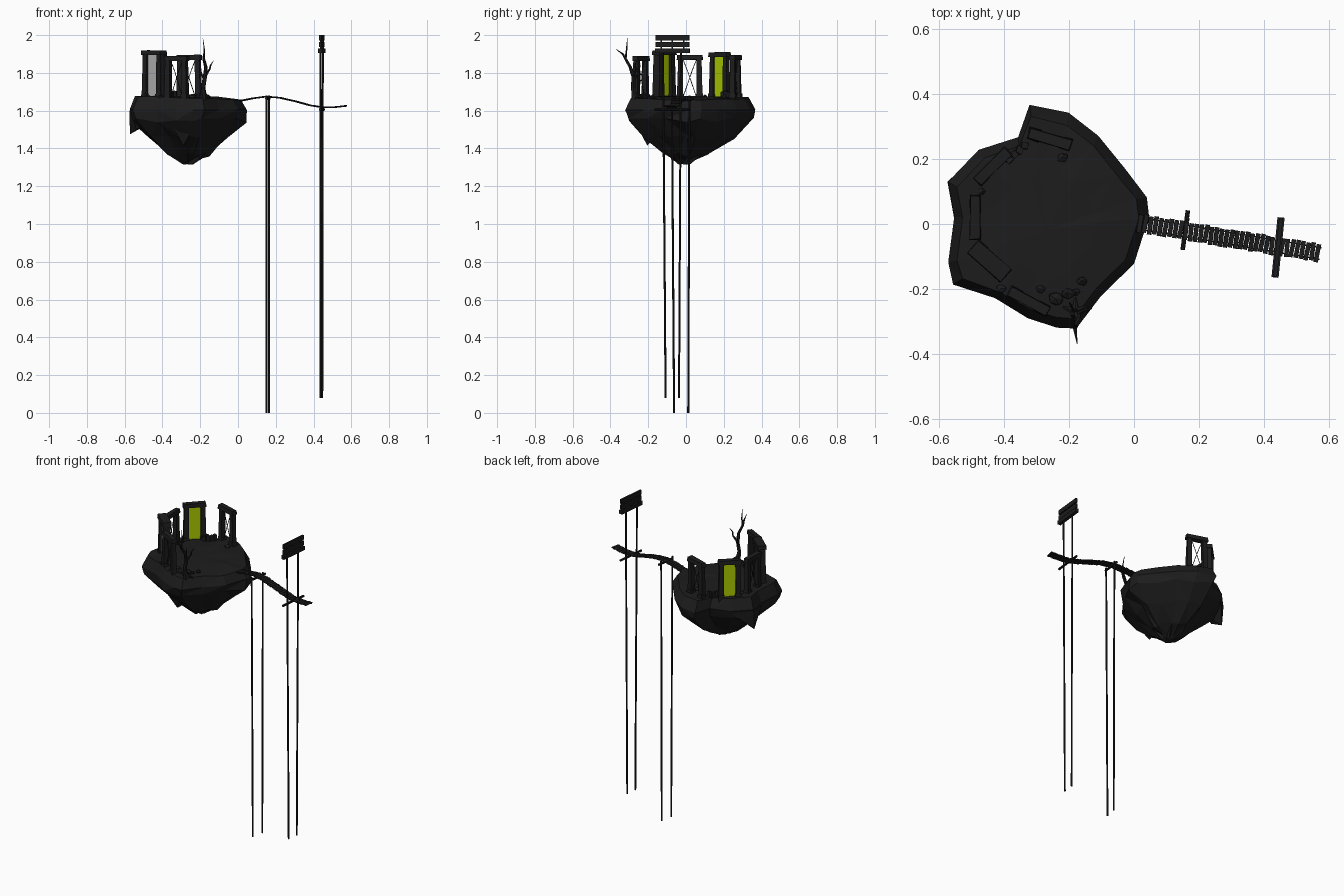
import bpy, bmesh, math, random
from mathutils import Vector, Matrix

if "Cube" in bpy.data.objects:
    bpy.data.objects.remove(bpy.data.objects["Cube"])

random.seed(4)

def material(name, rgb):
    m = bpy.data.materials.new(name)
    m.diffuse_color = (*rgb, 1)
    m.use_nodes = True
    m.node_tree.nodes["Principled BSDF"].inputs["Base Color"].default_value = m.diffuse_color
    return m

DARK = material("dark", (0.012, 0.012, 0.012))
GREEN = material("green", (0.42, 0.6, 0.0))
PALE = material("pale", (0.45, 0.45, 0.45))

def finish(bm, name, mat=DARK):
    bmesh.ops.recalc_face_normals(bm, faces=bm.faces)
    me = bpy.data.meshes.new(name)
    bm.to_mesh(me)
    bm.free()
    ob = bpy.data.objects.new(name, me)
    bpy.context.collection.objects.link(ob)
    me.materials.append(mat)
    return ob

def box(bm, centre, size, frame=Matrix(), taper=1.0, jitter=0.0, tilt=0.0):
    """Box in a local frame; taper narrows its top."""
    vs = bmesh.ops.create_cube(bm, size=1)["verts"]
    for v in vs:
        k = taper if v.co.z > 0 else 1
        p = Vector((v.co.x * size[0] * k, v.co.y * size[1] * k, v.co.z * size[2]))
        p += Vector([random.uniform(-jitter, jitter) for _ in range(3)])
        p.x += tilt * v.co.z
        v.co = frame @ (p + Vector(centre))

def limb(bm, p, q, r1, r2, sides=6):
    """Tapered rod between two points."""
    p, q = Vector(p), Vector(q)
    d = q - p
    m = Matrix.Translation((p + q) / 2) @ d.to_track_quat('Z', 'Y').to_matrix().to_4x4()
    bmesh.ops.create_cone(bm, cap_ends=True, segments=sides, radius1=r1, radius2=r2,
                          depth=d.length, matrix=m)

def hull(name, pts):
    bm = bmesh.new()
    for p in pts:
        bm.verts.new(p)
    bmesh.ops.convex_hull(bm, input=bm.verts)
    return finish(bm, name)

# Floating island: rings of one plan outline, shrunk towards the centre
outline = [(-.32, .37), (-.2, .34), (-.11, .27), (-.03, .17), (.04, .085), (.048, .02), (0, -.12),
           (-.1, -.22), (-.18, -.32), (-.24, -.32), (-.33, -.29), (-.43, -.23), (-.555, -.185),
           (-.575, -.12), (-.555, .02), (-.575, .13), (-.48, .23), (-.36, .27)]
rings = [(.5, 1.675), (.9, 1.667), (1, 1.605), (.96, 1.55), (.68, 1.46), (.36, 1.37), (.1, 1.325)]
centre = Vector((-.27, -.01))
bm = bmesh.new()
loops = []
for s, z in rings:
    loop = []
    for x, y in outline:
        p = centre + (Vector((x, y)) - centre) * s
        j = .013 if s < .99 and z < 1.6 else .003
        h = z + random.uniform(-j, j)
        if z > 1.66:
            h += -.035 * (p.x + .27) * s          # plateau dips towards the bridge
        loop.append(bm.verts.new((p.x + random.uniform(-j, j) * s, p.y + random.uniform(-j, j) * s, h)))
    loops.append(loop)
n = len(outline)
for a, b in zip(loops, loops[1:]):
    for i in range(n):
        bm.faces.new((a[i], a[(i + 1) % n], b[(i + 1) % n], b[i]))
for loop, z in ((loops[0], 1.677), (loops[-1], 1.317)):
    tip = bm.verts.new((-.27, -.02, z))
    for i in range(n):
        bm.faces.new((loop[i], loop[(i + 1) % n], tip))
bmesh.ops.triangulate(bm, faces=bm.faces)
finish(bm, "island_rock")

# Hanging crags under the rim
hull("side_crag", [(-.575, .13, 1.6), (-.555, .02, 1.59), (-.48, .22, 1.59), (-.572, .12, 1.475),
                   (-.54, .06, 1.5), (-.44, .08, 1.55)])
hull("under_crag", [(-.36, -.25, 1.54), (-.22, -.27, 1.54), (-.24, -.14, 1.5), (-.34, -.14, 1.5),
                    (-.29, -.205, 1.415), (-.27, -.19, 1.43)])

# Stone gates: two posts and a lintel, filled with panels or crossed wires
def gate(name, x, y, angle, top, depth, kind):
    frame = Matrix.Translation((x, y, 0)) @ Matrix.Rotation(math.radians(angle), 4, 'Z')
    base, under = 1.65, top - .024
    bm = bmesh.new()
    for s in (-1, 1):
        box(bm, (s * .05, 0, (base + under) / 2), (.032, depth, under - base), frame, .85, .002, -s * .004)
        box(bm, (s * .05, 0, 1.68), (.038, depth + .008, .02), frame, .9, .002)
    box(bm, (0, 0, top - .013), (.138, depth + .004, .026), frame, .96, .002)
    finish(bm, name + "_stones")
    if kind == "wires":
        bm = bmesh.new()
        for s in (-1, 1):
            pts = [(s * .036, 0, 1.67), (s * .012, 0, 1.74), (-s * .012, 0, 1.81), (-s * .036, 0, under)]
            for p, q in zip(pts, pts[1:]):
                limb(bm, frame @ Vector(p), frame @ Vector(q), .002, .002, 5)
        finish(bm, name + "_wires")
    else:
        mid, h = (1.67 + under) / 2, under - 1.67
        bm = bmesh.new()
        box(bm, (0, 0, mid), (.074, .005, h), frame)
        finish(bm, name + "_panel", GREEN)
        if kind == "two_tone":
            bm = bmesh.new()
            box(bm, (0, -.006, mid), (.074, .005, h), frame)
            finish(bm, name + "_back_panel", PALE)

gate("back_gate", -.26, .262, -16, 1.895, .03, "wires")
gate("green_gate", -.435, .178, 45, 1.91, .03, "panel")
gate("side_gate", -.49, .02, 90, 1.895, .028, "wires")
gate("large_gate", -.445, -.115, -42, 1.92, .05, "two_tone")
gate("front_gate", -.325, -.238, -28, 1.89, .03, "wires")

# Fallen stones
bm = bmesh.new()
for x, y, r in [(-.22, .205, .016), (-.41, -.2, .014), (-.16, -.175, .014), (-.205, -.215, .02),
                (-.29, -.2, .013), (-.24, -.23, .022), (-.47, .1, .013), (-.18, -.21, .012)]:
    m = Matrix.Translation((x, y, 1.672)) @ Matrix.Diagonal((1.2, 1, .9, 1))
    for v in bmesh.ops.create_icosphere(bm, subdivisions=1, radius=r, matrix=m)["verts"]:
        v.co += Vector([random.uniform(-.003, .003) for _ in range(3)])
finish(bm, "fallen_stones")
bm = bmesh.new()
for i in range(4):
    frame = Matrix.Translation((-.385 + i * .016, .2 + i * .014, 0)) @ Matrix.Rotation(.7 + .2 * i, 4, 'Z')
    box(bm, (0, 0, 1.68), (.022, .022, .04 + .012 * (i % 2)), frame, .9, .002)
finish(bm, "broken_wall")

# Dead tree
bm = bmesh.new()
trunk = [((-.18, -.27, 1.66), .019), ((-.185, -.28, 1.72), .012), ((-.175, -.278, 1.78), .011),
         ((-.17, -.295, 1.83), .009)]
branches = [
    [trunk[-1], ((-.182, -.32, 1.875), .007), ((-.18, -.335, 1.9), .005), ((-.175, -.37, 1.925), .001)],
    [((-.182, -.32, 1.87), .006), ((-.178, -.315, 1.92), .004), ((-.186, -.31, 1.985), .001)],
    [((-.175, -.278, 1.78), .008), ((-.15, -.265, 1.82), .005), ((-.145, -.27, 1.84), .004), ((-.13, -.26, 1.865), .001)],
    [((-.178, -.278, 1.76), .006), ((-.195, -.25, 1.8), .004), ((-.2, -.24, 1.85), .001)]]
roots = [[((-.18, -.27, 1.685), .012), ((-.18 + .04 * math.cos(a), -.265 + .04 * math.sin(a), 1.665), .003)]
         for a in (.3, 1.6, 2.9)]
for path in [trunk] + branches + roots:
    for (p, r1), (q, r2) in zip(path, path[1:]):
        limb(bm, p, q, r1, r2)
finish(bm, "dead_tree")

# Plank bridge along a gentle wave
profile = [(-.02, 1.65), (.02, 1.655), (.08, 1.667), (.15, 1.676), (.22, 1.67), (.3, 1.652),
           (.38, 1.63), (.45, 1.619), (.51, 1.62), (.575, 1.627)]
def deck(x):
    for (x0, z0), (x1, z1) in zip(profile, profile[1:]):
        if x <= x1:
            return Vector((x, .005 - .167 * x, z0 + (z1 - z0) * (x - x0) / (x1 - x0)))
    return Vector((x, .005 - .167 * x, profile[-1][1]))
turn = Matrix.Rotation(-math.atan(.167), 4, 'Z')
bm = bmesh.new()
for i in range(38):
    x = -.012 + i * .0156
    slope = (deck(x + .005).z - deck(x - .005).z) / .01
    frame = (Matrix.Translation(deck(x)) @ turn @ Matrix.Rotation(-math.atan(slope), 4, 'Y')
             @ Matrix.Rotation(random.uniform(-.06, .06), 4, 'Z'))
    box(bm, (0, random.uniform(-.003, .003), 0), (.0135, .056, .005), frame)
finish(bm, "bridge_planks")
bm = bmesh.new()
for side in (-.018, .018):
    off = turn @ Vector((0, side, -.004))
    for (a, _), (b, _) in zip(profile, profile[1:]):
        limb(bm, deck(a) + off, deck(b) + off, .002, .002, 5)
finish(bm, "bridge_ropes")

# Tall supports with crossbars
bm = bmesh.new()
for bottom, top in [((.15, -.063, 0), (.15, -.075, 1.68)), ((.165, .012, 0), (.165, .018, 1.68)),
                    ((.438, -.108, .08), (.436, -.122, 1.93)), ((.446, -.037, .08), (.449, -.027, 1.93))]:
    limb(bm, bottom, top, .0055, .0055, 8)
finish(bm, "support_poles")
bm = bmesh.new()
limb(bm, (.15, -.08, 1.664), (.166, .042, 1.664), .007, .007, 8)
limb(bm, (.435, -.165, 1.606), (.455, .02, 1.606), .007, .007, 8)
finish(bm, "bridge_crossbars")

# Blank sign on the outer pair of poles
frame = Matrix.Translation((.444, -.072, 0)) @ Matrix.Rotation(-.1, 4, 'Z')
bm = bmesh.new()
box(bm, (0, 0, 1.918), (.022, .185, .024), frame)
for y in (-.06, 0, .06):
    box(bm, (0, y, 1.95), (.008, .008, .06), frame)
for z in (1.95, 1.986):
    box(bm, (0, 0, z), (.012, .18, .028), frame)
finish(bm, "blank_sign")
